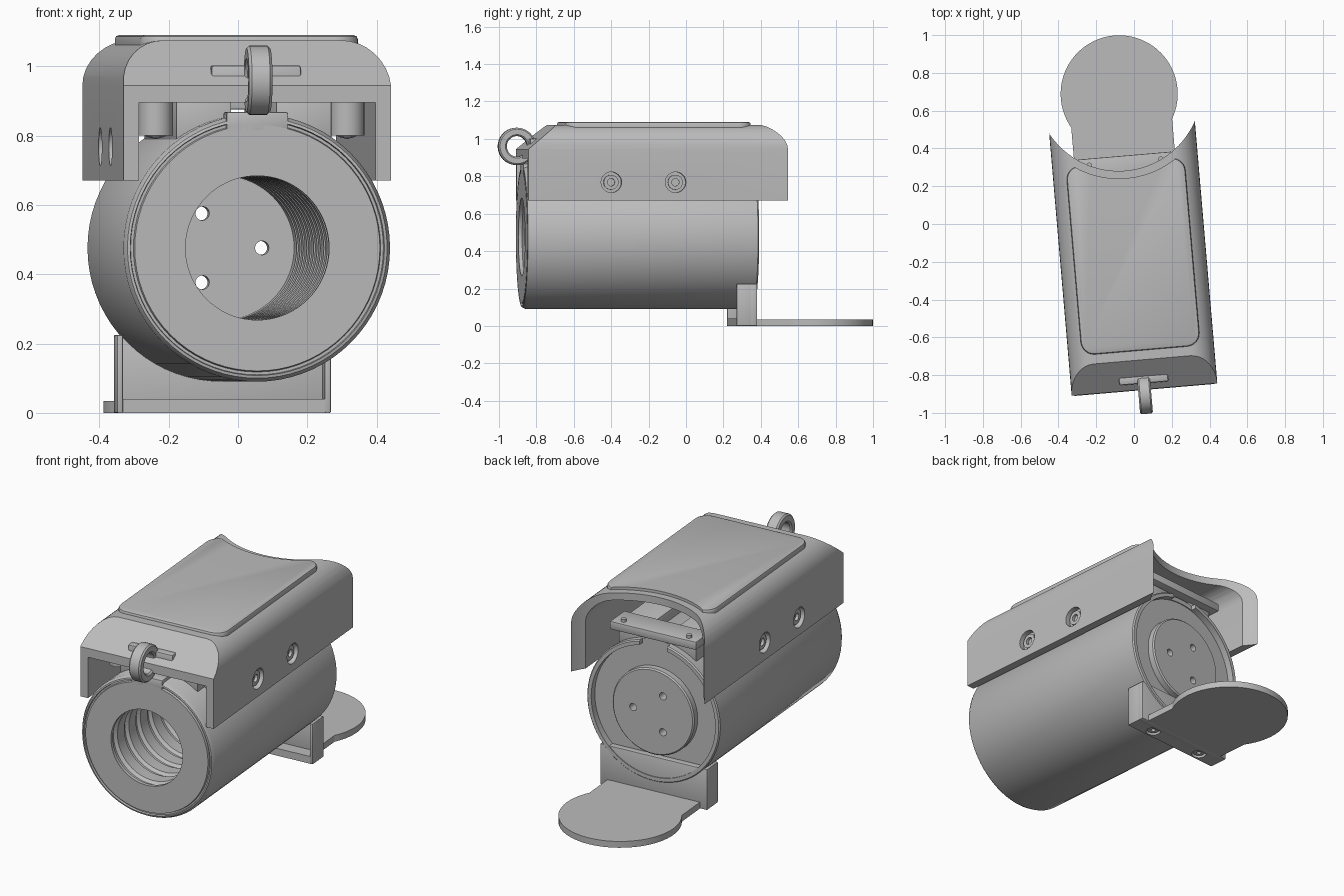
import bpy, bmesh
from math import pi, cos, sin, radians
from mathutils import Matrix, Vector

cube = bpy.data.objects.get("Cube")
if cube:
    bpy.data.objects.remove(cube, do_unlink=True)

grey = bpy.data.materials.new("plain grey")
grey.use_nodes = True
COLOUR = (0.5, 0.5, 0.5, 1)
grey.diffuse_color = COLOUR
grey.node_tree.nodes["Principled BSDF"].inputs["Base Color"].default_value = COLOUR

parts = []
TURN = {"z": Matrix(), "y": Matrix.Rotation(-pi / 2, 4, "X"), "x": Matrix.Rotation(pi / 2, 4, "Y")}


def finish(name, bm, keep=True):
    bmesh.ops.recalc_face_normals(bm, faces=bm.faces)
    me = bpy.data.meshes.new(name)
    bm.to_mesh(me)
    bm.free()
    ob = bpy.data.objects.new(name, me)
    bpy.context.collection.objects.link(ob)
    me.materials.append(grey)
    if keep:
        parts.append(ob)
    return ob


def box(name, lo, hi, bevel=0.0, keep=True):
    bm = bmesh.new()
    bmesh.ops.create_cube(bm, size=1)
    for v in bm.verts:
        v.co = [(a + b) / 2 + c * (b - a) for a, b, c in zip(lo, hi, v.co)]
    if bevel:
        bmesh.ops.bevel(bm, geom=bm.edges[:], offset=bevel, segments=2, profile=0.5, affect="EDGES")
    return finish(name, bm, keep)


def lathe(name, profile, axis="y", at=(0, 0, 0), steps=64, closed=False, keep=True):
    """Revolve (radius, height) points about an axis."""
    bm = bmesh.new()
    vs = [bm.verts.new((r, 0, h)) for r, h in profile]
    pairs = list(zip(vs, vs[1:])) + ([(vs[-1], vs[0])] if closed else [])
    es = [bm.edges.new(p) for p in pairs]
    bmesh.ops.spin(bm, geom=vs + es, cent=(0, 0, 0), axis=(0, 0, 1), angle=2 * pi, steps=steps)
    bmesh.ops.remove_doubles(bm, verts=bm.verts, dist=1e-5)
    bm.transform(Matrix.Translation(at) @ TURN[axis])
    return finish(name, bm, keep)


def rod(name, r, a, b, axis, at, steps=32, keep=True):
    return lathe(name, [(0, a), (r, a), (r, b), (0, b)], axis, at, steps, keep=keep)


def combine(ob, other, op="DIFFERENCE"):
    mod = ob.modifiers.new("cut", "BOOLEAN")
    mod.operation, mod.object, mod.solver = op, other, "EXACT"
    bpy.context.view_layer.update()
    me = bpy.data.meshes.new_from_object(ob.evaluated_get(bpy.context.evaluated_depsgraph_get()))
    ob.modifiers.clear()
    ob.data = me
    bpy.data.objects.remove(other, do_unlink=True)


def hood(name, half, bottom, top, radius, front, back, slope_z, slope_y, keep=True):
    """Round-shouldered block with a sloping front."""
    arc = [(half - radius + radius * cos(t), top - radius + radius * sin(t))
           for t in (i * pi / 16 for i in range(9))]
    outline = [(half, bottom)] + arc + [(-x, z) for x, z in reversed(arc)] + [(-half, bottom)]
    bm = bmesh.new()
    face = bm.faces.new([bm.verts.new((x, front, z)) for x, z in outline])
    ext = bmesh.ops.extrude_face_region(bm, geom=[face])
    moved = [g for g in ext["geom"] if isinstance(g, bmesh.types.BMVert)]
    bmesh.ops.translate(bm, verts=moved, vec=(0, back - front, 0))
    normal = Vector((0, slope_z - top, slope_y - front))
    cut = bmesh.ops.bisect_plane(bm, geom=bm.verts[:] + bm.edges[:] + bm.faces[:],
                                 plane_co=(0, slope_y, top), plane_no=normal, clear_outer=True)
    edges = [g for g in cut["geom_cut"] if isinstance(g, bmesh.types.BMEdge)]
    bmesh.ops.edgeloop_fill(bm, edges=edges)
    return finish(name, bm, keep)


# Barrel: threaded bore in front, recessed rim and boss at the back
AXIS_Z, R = 0.476, 0.386
bore = [(0, 0.485), (0.208, 0.485)]
for i in range(10):
    y = 0.4 - i * 0.115
    bore += [(0.208, y), (0.222, y - 0.015), (0.222, y - 0.03), (0.208, y - 0.045)]
shell = [(0.208, -0.7), (0.355, -0.7), (0.358, -0.688), (0.366, -0.688), (0.368, -0.7),
         (0.376, -0.698), (R, -0.68), (R, 0.535), (0.38, 0.542), (0.36, 0.542),
         (0.36, 0.505), (0.237, 0.505), (0.237, 0.538), (0.23, 0.545), (0, 0.545)]
barrel = lathe("barrel", bore + shell, at=(0, 0, AXIS_Z), steps=72)
for k in range(3):
    a = k * 2 * pi / 3
    at = (0.115 * cos(a), 0, AXIS_Z + 0.115 * sin(a))
    combine(barrel, rod("hole_cutter", 0.02, 0.4, 0.6, "y", at, keep=False))
combine(barrel, box("rim_slot_cutter", (-0.08, 0.51, 0.8), (0.08, 0.6, 0.9), keep=False))

# Front tab and hanging ring
box("front_tab", (-0.09, -0.7, 0.81), (0.09, -0.6, 0.868), 0.006)
lathe("hanging_ring", [(0.055, -0.026), (0.063, -0.034), (0.092, -0.034), (0.1, -0.026),
                       (0.1, 0.026), (0.092, 0.034), (0.063, 0.034), (0.055, 0.026)],
      "x", (0, -0.727, 0.96), 40, closed=True)
box("ring_bar", (-0.13, -0.665, 0.93), (0.13, -0.62, 1.003), 0.008)

# Cover: hollow hood with a scooped back edge and countersunk side holes
cover = hood("cover", 0.387, 0.67, 1.075, 0.13, -0.6975, 0.6975, 0.945, -0.54)
combine(cover, hood("cover_hollow", 0.342, 0.6, 1.035, 0.1, -0.75, 0.75, 0.855, -0.52, keep=False))
combine(cover, rod("scoop_cutter", 0.44, 0.5, 1.3, "z", (0, 0.905, 0), 96, keep=False))
for side in (-1, 1):
    for y in (-0.252, 0.093):
        at = (side * 0.387, y, 0.768)
        combine(cover, rod("screw_cutter", 0.055, -0.03, 0.03, "x", at, keep=False))
        inner, outer = sorted((0, side * 0.016))
        lathe("cover_screw", [(0.02, inner), (0.04, inner), (0.04, outer), (0.02, outer)],
              "x", (side * 0.357, y, 0.768), 24, closed=True)

# Raised top panel
bm = bmesh.new()
bmesh.ops.create_cube(bm, size=1)
for v in bm.verts:
    v.co = (v.co.x * 0.63, 0.01 + v.co.y * 1.0, 1.076 + v.co.z * 0.028)
corners = [e for e in bm.edges if abs(e.verts[0].co.z - e.verts[1].co.z) > 0.01]
bmesh.ops.bevel(bm, geom=corners, offset=0.07, segments=6, profile=0.5, affect="EDGES")
top_edges = [e for e in bm.edges if all(v.co.z > 1.08 for v in e.verts)]
bmesh.ops.bevel(bm, geom=top_edges, offset=0.012, segments=2, profile=0.5, affect="EDGES")
panel = finish("top_panel", bm)
combine(panel, rod("panel_cutter", 0.48, 1.0, 1.2, "z", (0, 0.905, 0), 96, keep=False))

# Mount between barrel and cover
for side in (-1, 1):
    a, b = sorted((side * 0.065, side * 0.225))
    box("mount_rail", (a, -0.58, 0.78), (b, 0.5, 0.91), 0.005)
    rod("mount_post", 0.05, 0.8, 1.0, "z", (side * 0.277, -0.5, 0), 24)
    lathe("post_foot", [(0, -0.05)] + [(0.05 * cos(t), 0.05 * sin(t))
          for t in (-pi / 3, -pi / 6, 0)] + [(0, 0)], "z", (side * 0.277, -0.5, 0.84), 24)
    rod("bar_pin", 0.014, 0.9, 0.935, "z", (side * 0.19, 0.51, 0), 16)
box("mount_bar", (-0.25, 0.4, 0.875), (0.25, 0.545, 0.92), 0.005)

# Foot bracket: rear wall with forward side cheeks and a base
box("bracket_wall", (-0.31, 0.5, 0), (0.31, 0.537, 0.225), 0.004)
for side in (-1, 1):
    a, b = sorted((side * 0.292, side * 0.31))
    box("bracket_cheek", (a, 0.427, 0), (b, 0.53, 0.225), 0.004)
base = box("bracket_base", (-0.305, 0.43, 0), (0.305, 0.53, 0.04))
for side in (-1, 1):
    at = (side * 0.17, 0.475, 0)
    combine(base, rod("base_cutter", 0.038, -0.1, 0.025, "z", at, keep=False))
    lathe("base_screw", [(0.012, 0.008), (0.03, 0.008), (0.03, 0.027), (0.012, 0.027)],
          "z", at, 20, closed=True)

# Rear tray: neck flowing into a round plate
tray = rod("tray", 0.31, 0, 0.035, "z", (0, 0.873, 0), 64)
combine(tray, box("tray_neck", (-0.268, 0.53, 0), (0.268, 0.8, 0.035), keep=False), "UNION")

# Turn the whole assembly slightly and shade it
place = Matrix.Translation((-0.004, -0.181, 0)) @ Matrix.Rotation(radians(4.9), 4, "Z")
for ob in parts:
    me = ob.data
    me.transform(place)
    for p in me.polygons:
        p.use_smooth = True
    me.set_sharp_from_angle(angle=radians(30))
